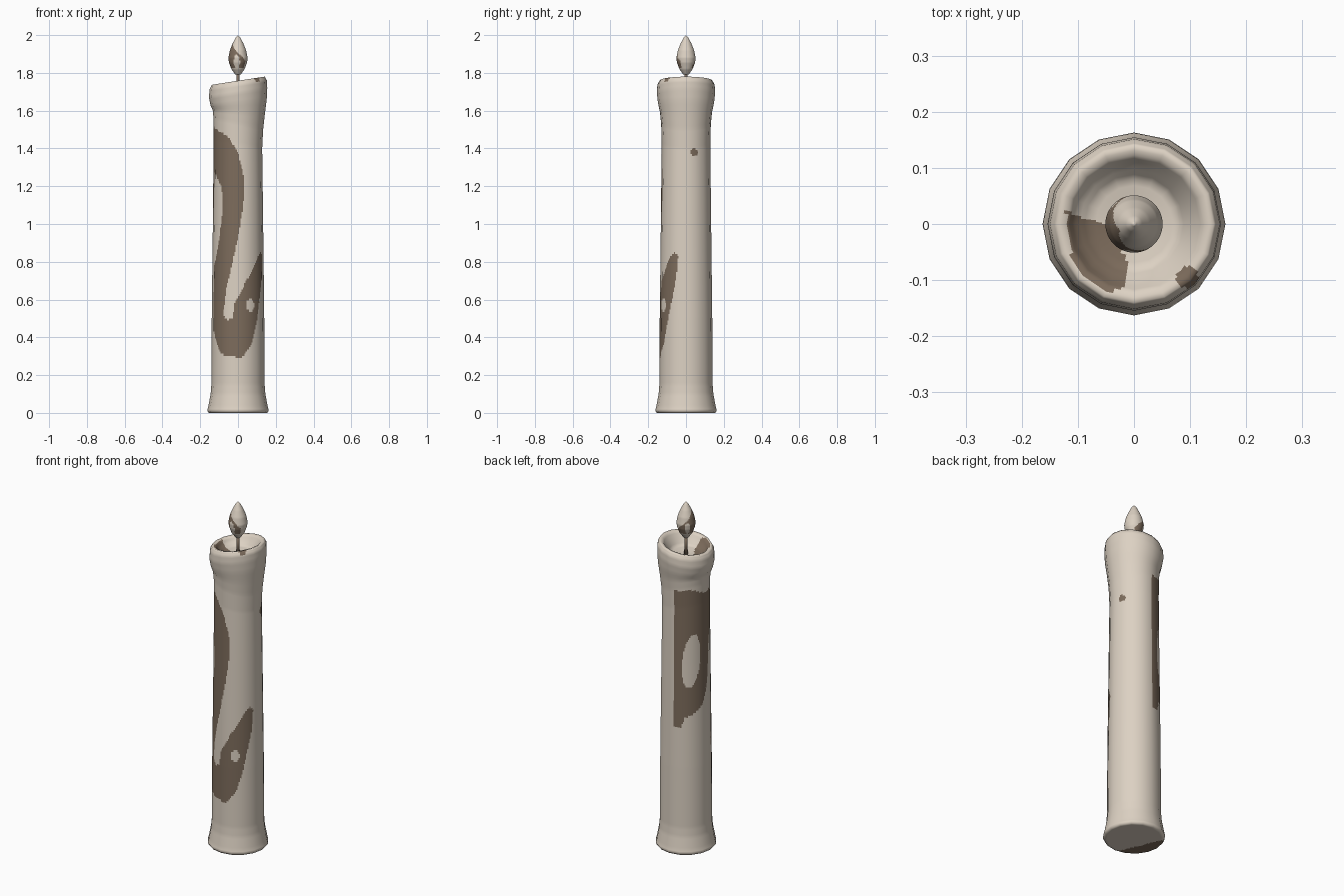
import bpy, bmesh, math

if "Cube" in bpy.data.objects:
    bpy.data.objects.remove(bpy.data.objects["Cube"])


def material(name, rgb):
    m = bpy.data.materials.new(name)
    m.diffuse_color = (*rgb, 1)
    m.use_nodes = True
    m.node_tree.nodes["Principled BSDF"].inputs["Base Color"].default_value = m.diffuse_color
    return m


MATS = [material("cream_wax", (0.72, 0.64, 0.545)),
        material("brown_stain", (0.205, 0.15, 0.107))]


def inside(poly, x, y):
    """Even-odd point in polygon test."""
    hit = False
    for (ax, ay), (bx, by) in zip(poly, poly[1:] + poly[:1]):
        if (ay > y) != (by > y) and x < ax + (y - ay) * (bx - ax) / (by - ay):
            hit = not hit
    return hit


def in_ellipse(x, y, cx, cy, rx, ry, lean=0.0):
    return ((x - cx - lean * (y - cy)) / rx) ** 2 + ((y - cy) / ry) ** 2 < 1


def lathe(name, left, right, rule, around, step, sides=None):
    """Spin a profile that blends from left to right; colour faces by rule(angle, centre, normal).
    Angle is in degrees, 0 at the front and positive towards +x."""
    pairs = [(*left[0], *right[0])]
    for a, b, c, d in zip(left, left[1:], right, right[1:]):
        n = max(1, math.ceil(math.dist(a, b) / step))
        for i in range(1, n + 1):
            t = i / n
            pairs.append(tuple(p + (q - p) * t for p, q in zip((*a, *c), (*b, *d))))
    bm = bmesh.new()
    rings = []
    for rl, zl, rr, zr in pairs:
        ring = []
        for k in range(around):
            th = 2 * math.pi * k / around
            t = (1 + math.sin(th)) / 2
            r, z = rl + (rr - rl) * t, zl + (zr - zl) * t
            ring.append(bm.verts.new((r * math.sin(th), -r * math.cos(th), z)))
        rings.append(ring)
    for lo, hi in zip(rings, rings[1:]):
        for k in range(around):
            j = (k + 1) % around
            bm.faces.new((lo[k], lo[j], hi[j], hi[k]))
    bmesh.ops.remove_doubles(bm, verts=bm.verts, dist=1e-5)
    bmesh.ops.recalc_face_normals(bm, faces=bm.faces)
    for f in bm.faces:
        c = f.calc_center_median()
        f.smooth = True
        f.material_index = int(rule(math.degrees(math.atan2(c.x, -c.y)), c, f.normal))
    me = bpy.data.meshes.new(name)
    bm.to_mesh(me)
    bm.free()
    for m in MATS:
        me.materials.append(m)
    if sides:
        # many-sided outline with the smooth shading of the round form
        normals = [v.normal.copy() for v in me.vertices]
        seg = 2 * math.pi / sides
        for v in me.vertices:
            off = math.atan2(v.co.x, -v.co.y) % seg - seg / 2
            f = math.cos(seg / 2) / math.cos(off)
            v.co.x *= f
            v.co.y *= f
        me.normals_split_custom_set_from_vertices(normals)
    ob = bpy.data.objects.new(name, me)
    bpy.context.collection.objects.link(ob)
    return ob


# Winding stain on the candle side, as (angle, height)
STAIN = [(-174, 1.53), (-135, 1.54), (-100, 1.51), (-75, 1.51), (-27, 1.47), (0, 1.38),
         (14, 1.25), (15, 1.17), (9, 1.05), (0, .93), (-14, .78), (-28, .65), (-35, .52),
         (-25, .49), (-11, .50), (-9, .57), (2, .62), (17, .69), (35, .76), (52, .83),
         (65, .85), (72, .83), (68, .72), (57, .60), (46, .49), (33, .37), (8, .29),
         (-13, .30), (-40, .31), (-60, .39), (-70, .46), (-72, .62), (-70, .78),
         (-57, .84), (-45, .95), (-38, 1.1), (-42, 1.2), (-72, 1.28), (-80, 1.15),
         (-86, 1.0), (-100, .87), (-124, .82), (-148, .79), (-156, .74), (-174, .73)]
# Stain in the melted bowl, as (x, y)
BOWL_STAIN = [(-.125, .025), (-.09, .01), (-.05, 0), (-.03, -.03), (-.01, -.07),
              (-.015, -.115), (-.035, -.122), (-.08, -.103), (-.11, -.065)]


def candle_rule(a, c, n):
    if n.z < -0.8 and c.z < 0.01:            # underside
        u, v = -(c.x + c.y) * .707, (c.y - c.x) * .707
        return u > 0.085 - 0.4 * v
    if c.z > 1.66 and n.z > 0.2:             # rim and bowl
        return inside(BOWL_STAIN, c.x, c.y) or in_ellipse(c.x, c.y, .097, -.097, .02, .019)
    if in_ellipse(a, c.z, 29, .57, 10, .033) or in_ellipse(a, c.z, -132, 1.12, 22, .155, 40):
        return False
    return inside(STAIN, a, c.z) or in_ellipse(a, c.z, 110, 1.38, 10, .018)


# Candle: flared foot, tapering shaft, swollen slanted lip and shallow bowl
foot = [(0, 0), (.155, 0), (.163, .012), (.158, .03), (.145, .10), (.141, .15),
        (.139, .50), (.132, 1.10)]
left = foot + [(.129, 1.45), (.130, 1.56), (.133, 1.60), (.146, 1.63), (.154, 1.67),
               (.150, 1.715), (.138, 1.737), (.120, 1.735), (.105, 1.715), (.08, 1.70), (0, 1.69)]
right = foot + [(.128, 1.40), (.133, 1.50), (.142, 1.58), (.152, 1.66), (.155, 1.72),
                (.153, 1.76), (.142, 1.780), (.125, 1.775), (.105, 1.745), (.08, 1.705), (0, 1.69)]
lathe("candle", left, right, candle_rule, 128, 0.012, sides=16)

# Wick
wick = [(0, 1.68), (.010, 1.68), (.009, 1.81), (0, 1.81)]
lathe("wick", wick, wick, lambda a, c, n: True, 10, 0.2)


# Flame with a stain round its left half
def flame_rule(a, c, n):
    if in_ellipse(a, c.z, -8, 1.855, 20, .04) or in_ellipse(a, c.z, -135, 1.86, 16, .035):
        return False
    top = 1.945 - 0.0008 * abs(a + 70 if a < 110 else a - 290)
    return (a < 50 or a > 145) and 1.825 < c.z < top + 0.015


flame = [(0, 1.79), (.014, 1.791), (.035, 1.82), (.048, 1.855), (.051, 1.88), (.043, 1.92),
         (.028, 1.957), (.012, 1.987), (0, 2.0)]
lathe("flame", flame, flame, flame_rule, 48, 0.006)
